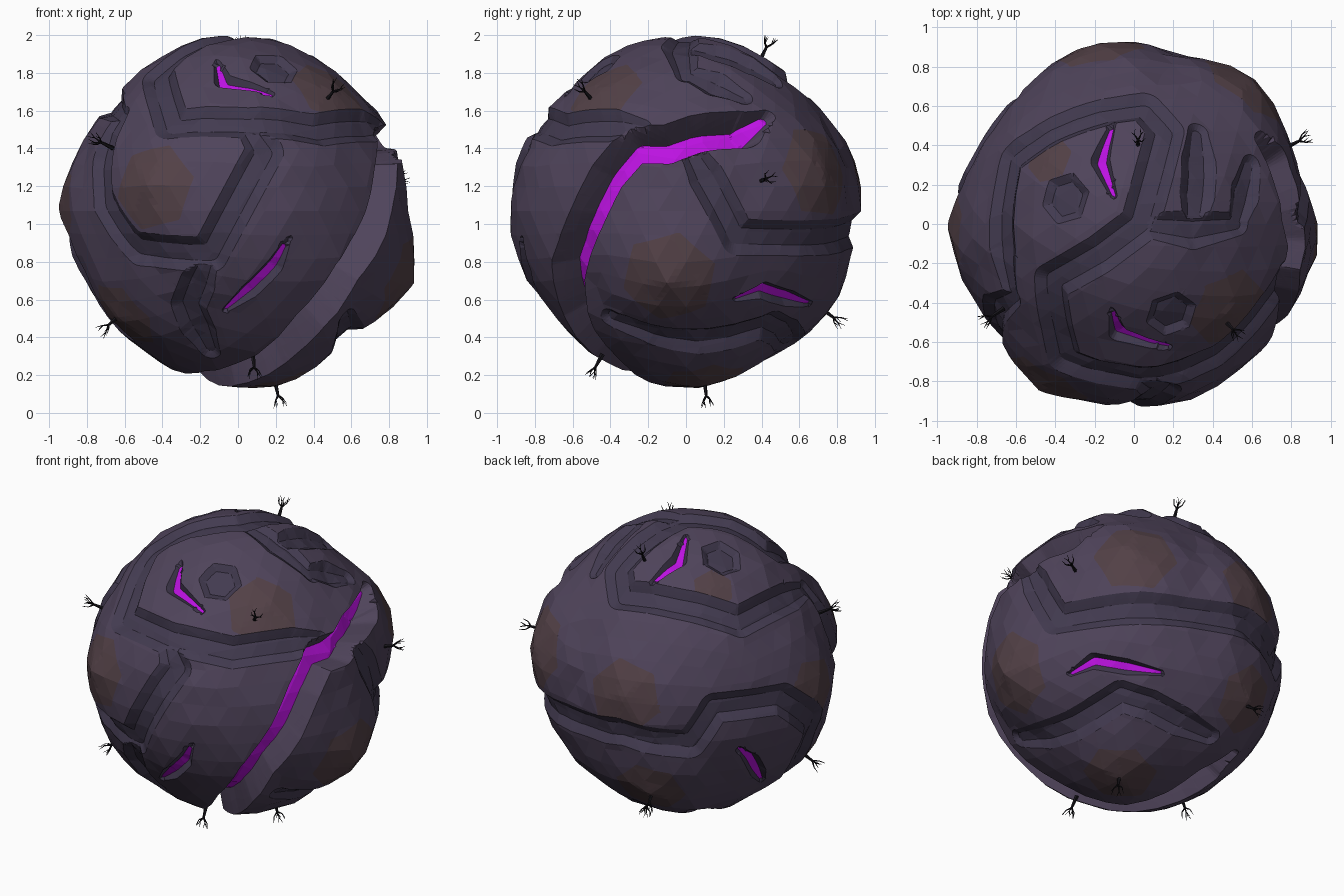
import bpy, bmesh, math, random
from mathutils import Vector, Matrix
from mathutils.bvhtree import BVHTree

if "Cube" in bpy.data.objects:
    bpy.data.objects.remove(bpy.data.objects["Cube"])

rng = random.Random(4)
CENTRE = Vector((0, 0, 1.07))
R = 0.905


def material(name, rgb):
    m = bpy.data.materials.new(name)
    m.diffuse_color = (*rgb, 1)
    m.use_nodes = True
    m.node_tree.nodes["Principled BSDF"].inputs["Base Color"].default_value = m.diffuse_color
    return m


ROCK = material("rock", (0.078, 0.057, 0.103))
DARK = material("groove_rock", (0.055, 0.043, 0.08))
GLOW = material("glow", (0.5, 0.006, 0.75))
BROWN = material("brown_rock", (0.085, 0.052, 0.062))
BARK = material("bark", (0.008, 0.007, 0.01))

# Viewing frames: right, up, towards viewer, origin of the readings
s, c, h = math.sin(math.radians(25)), math.cos(math.radians(25)), math.sqrt(0.5)
X, Y, Z, O = Vector((1, 0, 0)), Vector((0, 1, 0)), Vector((0, 0, 1)), Vector((0, 0, 0))
VIEWS = {
    "F": (X, Z, -Y, O), "R": (Y, Z, X, O), "T": (X, Y, Z, O), "B": (X, Y, -Z, O),
    "BL": (Vector((-h, -h, 0)), Vector((s * h, -s * h, c)), Vector((-c * h, c * h, s)), Z),
    "BR": (Vector((-h, h, 0)), Vector((s * h, s * h, c)), Vector((c * h, c * h, -s)), Z),
}


def on(view, u, v):
    """Unit direction from the centre to the surface spot seen at (u, v)."""
    right, up, d, origin = VIEWS[view]
    rel = origin + right * u + up * v - CENTRE
    q = rel - d * rel.dot(d)
    return (q + d * math.sqrt(max(0, R * R - q.length_squared))).normalized()


def path(*parts):
    """Directions along a polyline, curved round the ball in short steps."""
    pts = [on(p[0], *uv) for p in parts for uv in p[1:]]
    out = [pts[0]]
    for a, b in zip(pts, pts[1:]):
        n = max(1, round(a.angle(b) / 0.22))
        out += [a.lerp(b, (i + 1) / n).normalized() for i in range(n)]
    return out


CHASM = path(("R", (0.42, 1.56), (0.3, 1.5), (0.05, 1.48), (-0.1, 1.42), (-0.27, 1.42),
              (-0.42, 1.25), (-0.53, 1.02), (-0.62, 0.75)), ("F", (0.38, 0.48), (0.17, 0.28)),
             ("B", (-0.1, -0.2), (-0.27, 0.1), (-0.37, 0.45)))
GROOVES = [
    path(("T", (0.54, 0.0), (0.3, -0.03), (0.03, 0.0))),
    path(("BL", (0.7, 0.45)), ("T", (-0.63, 0.33), (-0.3, 0.53), (0.05, 0.61), (0.16, 0.48),
         (0.03, 0.0), (-0.17, -0.15), (-0.43, -0.3)), ("F", (-0.35, 1.53), (0.05, 1.53),
         (0.43, 1.5), (0.76, 1.5))),
    path(("F", (0.04, 1.52), (0.14, 1.38), (-0.15, 0.84), (-0.54, 0.87), (-0.72, 1.13),
         (-0.73, 1.36)), ("BL", (0.72, 0.46))),
    path(("T", (0.3, -0.01), (0.33, 0.47))),
    path(("T", (0.53, 0.01), (0.6, 0.3))),
    path(("F", (-0.16, 0.82), (-0.27, 0.55), (-0.15, 0.32))),
    path(("R", (0.02, 1.4), (0.28, 0.93), (0.75, 0.93)), ("BL", (-0.9, -0.1), (-0.53, -0.32),
         (-0.13, -0.44), (0.02, -0.23), (0.45, -0.2), (0.67, -0.35), (0.55, -0.68))),
    path(("R", (-0.4, 0.5), (-0.15, 0.4), (0.1, 0.37), (0.45, 0.45)),
         ("BR", (0.15, -0.28), (0.48, -0.45))),
]
CRACKS = [
    path(("T", (-0.11, -0.44), (-0.08, -0.57), (0.18, -0.63))),
    path(("T", (-0.11, 0.5), (-0.17, 0.32), (-0.1, 0.14))),
    path(("F", (0.26, 0.92), (0.19, 0.78), (-0.07, 0.53))),
    path(("R", (0.27, 0.6), (0.42, 0.64), (0.67, 0.57))),
    path(("BL", (0.18, -0.49), (0.27, -0.57), (0.37, -0.7))),
]
PITS = [on("T", -0.35, 0.13), on("T", 0.19, -0.46)]

# Brown peaks: direction, height, patch radius
PEAKS = [(Vector(d).normalized(), ht, r) for d, ht, r in (
    ((-0.46, -0.82, 0.13), 0.095, 0.25), ((-0.95, -0.02, 0.02), 0.065, 0.25),
    ((-0.18, 0.93, 0.16), 0.07, 0.25), ((0.5, -0.45, 0.65), 0.04, 0.24),
    ((0.94, -0.1, -0.39), 0.12, 0.27), ((0.6, 0.73, 0.22), 0.09, 0.27),
    ((0.2, 0.1, -0.93), 0.07, 0.24), ((-0.62, -0.38, -0.57), 0.045, 0.23),
    ((-0.27, 0.78, -0.52), 0.07, 0.23), ((-0.43, 0.33, 0.72), 0.03, 0.14))]
# Gentle swells without a patch
SWELLS = [(Vector(d).normalized(), ht) for d, ht in (((0.12, -1, 0.1), 0.05), ((0, 0, 1), 0.045))]


def surf(d):
    """Surface radius in direction d: ball, peaks, swells and raised chasm lip."""
    r = 0.887 + max(ht * max(0, 1 - d.angle(p, 0) / 0.48) for p, ht, _ in PEAKS)
    r = max([r] + [0.887 + ht * max(0, 1 - (d.angle(p, 0) / 0.75) ** 2) for p, ht in SWELLS])
    return r + 0.035 * max(0, 1 - min(d.angle(q, 0) for q in CHASM) / 0.38)


def frame(d):
    a = d.orthogonal().normalized()
    return a, d.cross(a)


def make(name, bm, mats):
    me = bpy.data.meshes.new(name)
    bm.to_mesh(me)
    bm.free()
    for m in mats:
        me.materials.append(m)
    ob = bpy.data.objects.new(name, me)
    ob.location = CENTRE
    bpy.context.collection.objects.link(ob)


class Trench:
    """Channel with a flat floor; widths are half widths on the unit ball."""
    def __init__(self, pts, top, floor, depth, wall_mat, floor_mat, end):
        self.top, self.floor, self.depth = top / R, floor / R, depth
        self.mats = (wall_mat, floor_mat)
        k = [end] + [1] * (len(pts) - 2) + [end]
        self.segs = [(a, b - a, (b - a).length_squared, ka, kb - ka)
                     for a, b, ka, kb in zip(pts, pts[1:], k, k[1:])]

    def near(self, v):
        best = None
        for a, ab, l2, k, dk in self.segs:
            av = v - a
            if av.length_squared < 0.24:
                t = min(1, max(0, av.dot(ab) / l2))
                q = (a + ab * t).normalized()
                kk = k + dk * t
                d = (v - q).length
                if best is None or d / kk < best[0] / best[2]:
                    best = (d, q, kk)
        return best


class Hexagon:
    """Hexagonal hollow, or a flush coloured patch when depth is 0."""
    def __init__(self, p, top, floor, depth):
        self.p, self.top, self.floor, self.depth, self.mats = p, top, floor, depth, (1, 1)
        a, b = frame(p)
        self.axes = [a * math.cos(t) + b * math.sin(t) for t in (0, math.pi / 3, math.pi / 1.5)]

    def near(self, v):
        w = v - self.p
        return (max(abs(w.dot(x)) for x in self.axes), self.p, 1) if w.length < 0.36 else None


PATCHES = [Hexagon(p, r * 0.88, r * 0.44, 0) for p, _, r in PEAKS]
FEATURES = [Trench(g, 0.098, 0.045, 0.04, 1, 1, 0.6) for g in GROOVES]
FEATURES += [Hexagon(p, 0.13, 0.09, 0.03) for p in PITS] + PATCHES
FEATURES += [Trench(g, 0.05, 0.024, 0.045, 1, 2, 0.35) for g in CRACKS]
FEATURES += [Trench(CHASM, 0.11, 0.064, 0.16, 0, 2, 0.4)]


def nearby(v):
    hits = [(f, f.near(v)) for f in FEATURES]
    return [(n[0] - f.top * n[2], f, n) for f, n in hits if n]


# Coarse faceted ball that gives the big flat faces, with a corner on each peak
coarse = bmesh.new()
bmesh.ops.create_icosphere(coarse, subdivisions=4, radius=1)
for p, _, _ in PEAKS:
    min(coarse.verts, key=lambda v: (v.co - p).length).co = p
for v in coarse.verts:
    d = v.co.normalized()
    v.co = d * (surf(d) + rng.uniform(-0.006, 0.008))
tree = BVHTree.FromBMesh(coarse)
coarse.free()

# Fine ball, denser round the channels and patch rims
bm = bmesh.new()
bmesh.ops.create_icosphere(bm, subdivisions=6, radius=1)
close = {v for v in bm.verts
         if any(n[0] < 0.03 and (n[1].depth or n[0] > -0.04) for n in nearby(v.co))}
edges = [e for e in bm.edges if e.verts[0] in close and e.verts[1] in close]
bmesh.ops.subdivide_edges(bm, edges=edges, cuts=1, use_grid_fill=True)
bmesh.ops.triangulate(bm, faces=list(bm.faces))

# Snap points onto the feature edges, then sink walls and floors
state, flat = {}, {}
for v in bm.verts:
    d = v.co.normalized()
    hits = nearby(d)
    if hits:
        carved = [n for n in hits if n[1].depth and n[0] < 0.01]
        _, f, (dist, q, k) = min(carved or hits, key=lambda n: n[0])
        level = min((f.top * k, f.floor * k), key=lambda x: abs(x - dist))
        if dist > 1e-4 and abs(level - dist) < 0.0095:
            d = (q + (d - q) * (level / dist)).normalized()
    sink, tag = 0, None
    for _, f, _ in hits:
        n = f.near(d) if f.depth else None
        if n:
            x = (f.top - n[0] / n[2]) / (f.top - f.floor)
            x = 0 if x < 0.02 else min(1, x)
            if x * f.depth * n[2] > sink:
                sink, tag = x * f.depth * n[2], (f, x > 0.93)
    hit = tree.ray_cast(O, d)[0]
    v.co = d * ((hit.length if hit else surf(d)) - sink)
    state[v], flat[v] = tag, d
for face in bm.faces:
    sunk = [state[v] for v in face.verts if state[v]]
    if sunk:
        f = max(sunk, key=lambda t: t[0].depth)[0]
        on_floor = len(sunk) == 3 and all(t[1] for t in sunk)
        face.material_index = f.mats[1 if on_floor else 0]
    else:
        mid = sum((flat[v] for v in face.verts), Vector()) / 3
        for f in PATCHES:
            n = f.near(mid)
            if n and n[0] < f.top:
                face.material_index = 3
make("planet_body", bm, [ROCK, DARK, GLOW, BROWN])


def stick(bm, a, b, r1, r2):
    d = b - a
    bmesh.ops.create_cone(bm, cap_ends=True, segments=5, radius1=r1, radius2=r2, depth=d.length,
                          matrix=Matrix.Translation((a + b) / 2) @ d.to_track_quat("Z", "Y").to_matrix().to_4x4())


# Bare dead trees
for d in (on("F", -0.7, 1.42), on("F", 0.47, 1.66), Vector((-0.68, -0.34, -0.6)).normalized(),
          on("F", 0.08, 0.29), on("T", 0.02, 0.4), on("R", 0.4, 1.23),
          Vector((-0.27, 0.76, -0.55)).normalized(), Vector((0.2, 0.1, -0.92)).normalized()):
    bm = bmesh.new()
    a, b = frame(d)
    base = d * surf(d)
    fork = base + d * 0.055
    stick(bm, base - d * 0.03, fork, 0.013, 0.007)
    for i in range(4):
        t = math.tau * i / 4 + rng.uniform(-0.4, 0.4)
        out = a * math.cos(t) + b * math.sin(t)
        across = d.cross(out)
        elbow = fork + out * 0.025 + d * rng.uniform(0.01, 0.03)
        stick(bm, fork - d * 0.005, elbow, 0.006, 0.003)
        for sgn in (-1, 1):
            stick(bm, elbow, elbow + d * 0.035 + out * 0.01 + across * sgn * 0.014, 0.003, 0.001)
    make("dead_tree", bm, [BARK])
